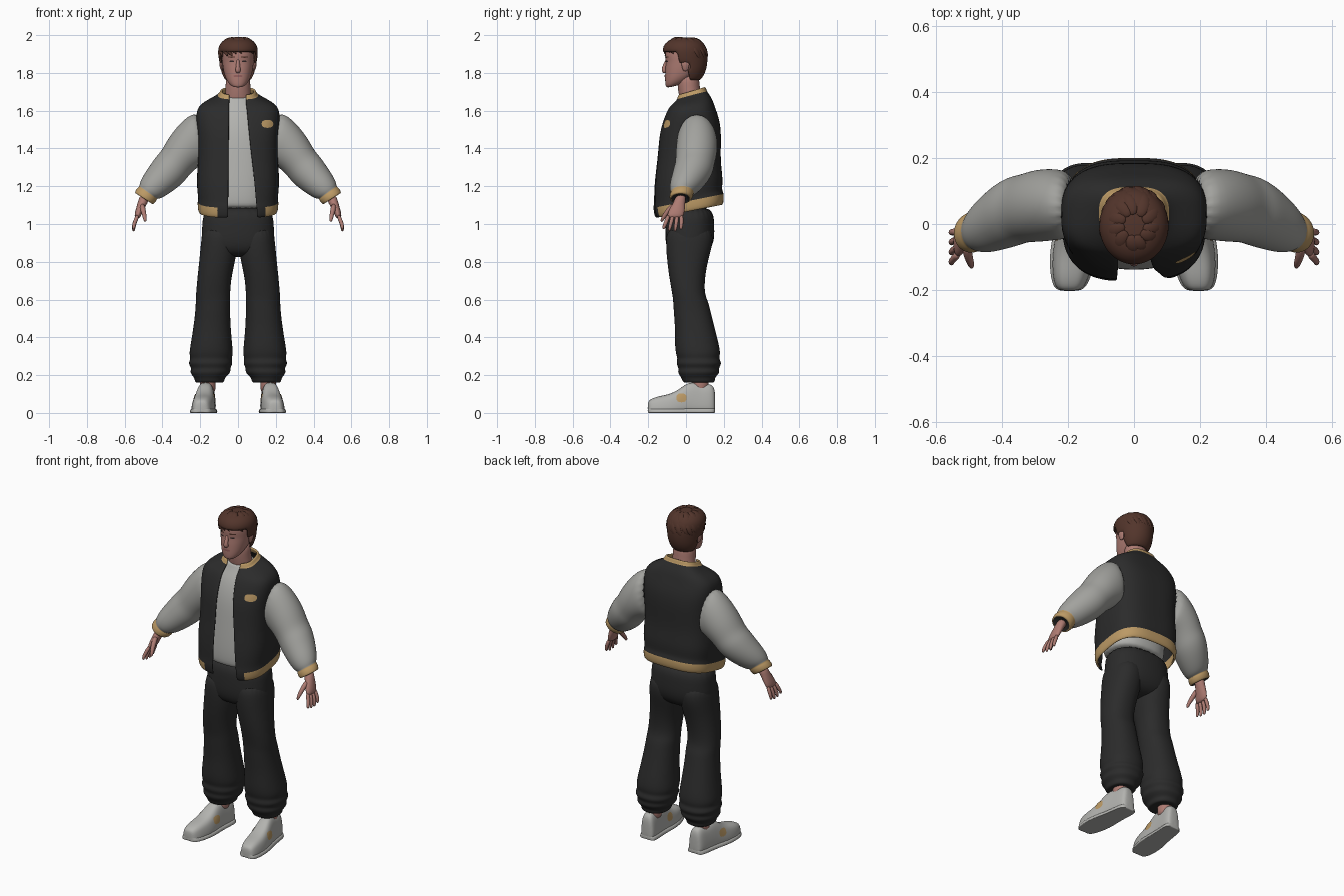
import bpy, bmesh, random
from math import sin, cos, pi, asin
from mathutils import Vector
from mathutils.bvhtree import BVHTree

random.seed(4)
if "Cube" in bpy.data.objects:
    bpy.data.objects.remove(bpy.data.objects["Cube"])


def material(name, *rgb):
    m = bpy.data.materials.new(name)
    m.use_nodes = True
    m.diffuse_color = (*rgb, 1)
    m.node_tree.nodes["Principled BSDF"].inputs["Base Color"].default_value = (*rgb, 1)
    return m


BLACK = material("black cloth", .024, .024, .024)
GREY = material("grey sleeve", .36, .36, .34)
PALE = material("pale grey", .45, .45, .43)
TAN = material("tan trim", .50, .32, .13)
SKIN = material("skin", .42, .20, .17)
HAIR = material("brown hair", .085, .035, .024)
LIP = material("lip", .30, .115, .11)
DARK = material("dark eye", .03, .02, .02)


def spow(v, p):
    return abs(v) ** p * (1 if v >= 0 else -1)


def oval(x0, x1, y0, y1, z, p=1, tilt=0, n=24, span=(0, 2 * pi)):
    """Level ring starting at the front; a partial span leaves it open."""
    full = span[1] - span[0] > 6.28
    pts = []
    for i in range(n):
        t = span[0] + (span[1] - span[0]) * i / (n if full else n - 1)
        x = (x0 + x1) / 2 + (x1 - x0) / 2 * spow(sin(t), p)
        y = (y0 + y1) / 2 - (y1 - y0) / 2 * spow(cos(t), p)
        pts.append(Vector((x, y, z + tilt * (y - .03))))
    return pts


def arm_ring(x, y, z, ru, rv, a, n=20):
    """Ring across an arm that points along (cos a, -sin a) in x and z."""
    u, v = Vector((sin(a), 0, cos(a))), Vector((0, 1, 0))
    return [Vector((x, y, z)) + u * ru * cos(2 * pi * i / n) + v * rv * sin(2 * pi * i / n)
            for i in range(n)]


def sweep(path, radii, ref, flat=1, n=8):
    path, ref, rings = [Vector(p) for p in path], Vector(ref), []
    for i, (p, r) in enumerate(zip(path, radii)):
        t = path[min(i + 1, len(path) - 1)] - path[max(i - 1, 0)]
        side = t.cross(ref).normalized()
        up = side.cross(t).normalized()
        rings.append([p + side * r * cos(2 * pi * k / n) + up * r * flat * sin(2 * pi * k / n)
                      for k in range(n)])
    return rings


def build(name, parts, mats, rule=None, closed=True, caps=(True, True), keep=None,
          mirror=False, thick=0, sub=2, out=None):
    """Skin each list of rings, then add modifiers."""
    bm = bmesh.new()
    for rings in parts:
        vs = [[bm.verts.new(p) for p in r] for r in rings]
        for i, (a, b) in enumerate(zip(vs, vs[1:])):
            n = len(a)
            for j in range(n if closed else n - 1):
                k = (j + 1) % n
                quad = (a[j], a[k], b[k], b[j])
                c = sum((v.co for v in quad), Vector()) / 4
                if keep and not keep(c):
                    continue
                f = bm.faces.new(quad)
                f.material_index = rule(i, c) if rule else 0
        for end, want in zip((vs[0], vs[-1]), caps):
            if want and closed:
                f = bm.faces.new(end)
                f.material_index = len(mats) - 1
    bmesh.ops.delete(bm, geom=[v for v in bm.verts if not v.link_faces], context="VERTS")
    bmesh.ops.recalc_face_normals(bm, faces=bm.faces)
    bm.normal_update()
    if out and sum((f.normal for f in bm.faces), Vector()).dot(out) < 0:
        bmesh.ops.reverse_faces(bm, faces=bm.faces)
    for f in bm.faces:
        f.smooth = True
    me = bpy.data.meshes.new(name)
    bm.to_mesh(me)
    bm.free()
    for m in mats:
        me.materials.append(m)
    ob = bpy.data.objects.new(name, me)
    bpy.context.collection.objects.link(ob)
    if mirror:
        ob.modifiers.new("mirror", "MIRROR").use_mirror_merge = False
    if thick:
        s = ob.modifiers.new("thickness", "SOLIDIFY")
        s.thickness, s.offset = thick, 0
    if sub:
        s = ob.modifiers.new("smooth", "SUBSURF")
        s.levels = s.render_levels = sub
    return ob


def decal(name, target, centre, ru, rz, d, mat, mirror=False):
    """Thin oval plate laid on the target, seen along direction d."""
    bpy.context.view_layer.update()
    tree = BVHTree.FromObject(target, bpy.context.evaluated_depsgraph_get())
    d, centre, rings = Vector(d), Vector(centre), []
    u = Vector((abs(d.y), abs(d.x), 0))
    for s in (.1, .4, .7, 1):
        ring = []
        for i in range(16):
            t = 2 * pi * i / 16
            p = centre + u * ru * s * spow(cos(t), .8) + Vector((0, 0, rz * s * spow(sin(t), .8)))
            hit = tree.ray_cast(p, d)[0]
            ring.append((hit or p) - d * .003)
        rings.append(ring)
    return build(name, [rings], [mat], caps=(True, False), mirror=mirror, sub=0, out=-d)


# Jacket: an open-fronted shell with tan hem and collar
rows = [(1.07, .200, -.155, .185, .100, .2), (1.085, .208, -.165, .195, .100, .2),
        (1.13, .208, -.17, .195, .098, .2), (1.145, .204, -.165, .183, .095, .2),
        (1.22, .215, -.165, .19, .088, .1), (1.32, .206, -.15, .178, .075, 0),
        (1.40, .206, -.142, .178, .065, 0), (1.48, .209, -.135, .18, .057, 0),
        (1.55, .216, -.115, .172, .050, 0), (1.61, .214, -.09, .15, .045, 0),
        (1.64, .178, -.07, .137, .042, .1), (1.662, .128, -.055, .12, .041, .2),
        (1.678, .098, -.045, .105, .041, .3), (1.692, .092, -.042, .102, .041, .3),
        (1.704, .085, -.036, .097, .042, .3)]
P = .68
shell = []
for z, w, yf, yb, gap, tilt in rows:
    left = asin((gap / w) ** (1 / P))
    right = 2 * pi - asin(((.045 + .01 * (1.7 - z)) / w) ** (1 / P))
    shell.append(oval(-w, w, yf, yb, z, P, tilt, 44, (left, right)))


def jacket_rule(i, c):
    hem = i < 2 and (c.y > -.02 or c.x > .15 or c.x < -.11)
    return int(hem or i >= len(rows) - 3)


jacket = build("jacket", [shell], [BLACK, TAN], jacket_rule, closed=False, thick=.012)
decal("chest_badge", jacket, (.156, -1, 1.53), .031, .021, (0, 1, 0), TAN)

# Shirt under the jacket
shirt = [(1.08, .16, -.125, .12, 0), (1.10, .175, -.14, .13, 0), (1.2, .18, -.14, .14, 0),
         (1.35, .175, -.127, .14, 0), (1.48, .175, -.116, .14, 0), (1.58, .15, -.085, .12, 0),
         (1.63, .11, -.06, .10, .1), (1.67, .082, -.042, .085, .2), (1.685, .074, -.038, .08, .2)]
build("shirt", [[oval(-w, w, a, b, z, .85, t) for z, w, a, b, t in shirt]], [PALE])

# Sleeves with tan cuffs and a dark opening
sleeve = [(.18, .055, 1.465, .148, .098, .1), (.235, .06, 1.437, .135, .110, .4),
          (.295, .055, 1.377, .110, .111, .75), (.33, .048, 1.325, .098, .104, .83),
          (.36, .04, 1.29, .101, .107, .85), (.395, .025, 1.25, .094, .102, .85),
          (.44, 0, 1.205, .082, .088, .85), (.468, -.015, 1.175, .068, .07, .9),
          (.476, -.02, 1.167, .056, .058, .95), (.480, -.022, 1.160, .062, .063, 1),
          (.496, -.028, 1.138, .061, .061, 1), (.500, -.03, 1.132, .052, .052, 1),
          (.494, -.028, 1.142, .03, .03, 1)]
build("sleeves", [[arm_ring(*r) for r in sleeve]], [GREY, TAN, BLACK],
      lambda i, c: 0 if i < 8 else 1 if i < 11 else 2, mirror=True)

# Hands: palm, four fingers and a thumb
palm = [(.488, -.025, 1.155, .029, .031, 1.2), (.505, -.035, 1.115, .026, .031, 1.3),
        (.517, -.045, 1.085, .022, .042, 1.32), (.53, -.055, 1.05, .019, .046, 1.32),
        (.535, -.06, 1.03, .013, .042, 1.32)]
hand = [[arm_ring(*r, n=12) for r in palm]]
for k in (-1.5, -.5, .5, 1.5):
    y, drop = -.058 + .022 * k, .01 * abs(k - .1)
    hand.append(sweep([(.53, y, 1.05), (.545, y - .006 + .005 * k, 1.012),
                       (.553, y - .012 + .008 * k, .982 + drop / 2),
                       (.552, y - .016 + .009 * k, .955 + drop)],
                      (.012, .0115, .0105, .007), (1, 0, 0)))
hand.append(sweep([(.508, -.06, 1.105), (.502, -.095, 1.07), (.494, -.118, 1.04),
                   (.49, -.132, 1.01)], (.017, .015, .012, .008), (1, 0, 0)))
build("hands", hand, [SKIN], mirror=True, sub=1)

# Trousers: hips plus gathered legs
hips = [(1.10, .183, -.10, .145), (1.0, .19, -.108, .15), (.92, .196, -.112, .153),
        (.86, .19, -.10, .13), (.825, .12, -.06, .08)]
build("trouser_hips", [[oval(-w, w, a, b, z, .85) for z, w, a, b in hips]], [BLACK])
legs = [(1.0, .01, .185, -.1, .14), (.9, .004, .197, -.108, .145), (.82, .01, .204, -.102, .12),
        (.72, .035, .215, -.09, .10), (.63, .042, .223, -.073, .098), (.59, .04, .224, -.068, .118),
        (.54, .042, .226, -.066, .13), (.45, .038, .237, -.058, .152), (.36, .03, .252, -.06, .176),
        (.31, .025, .260, -.054, .183), (.287, .035, .250, -.044, .174),
        (.262, .025, .266, -.054, .192), (.237, .042, .245, -.038, .172),
        (.215, .036, .257, -.046, .182), (.19, .066, .235, -.028, .156),
        (.178, .07, .231, -.022, .155), (.158, .075, .226, -.015, .15), (.162, .1, .2, .02, .12)]
build("trouser_legs", [[oval(a, b, c, d, z, .9) for z, a, b, c, d in legs]], [BLACK], mirror=True)

# Shoes and soles, built from heel-to-toe sections
SECTIONS = [(-.203, .026, .045), (-.192, .047, .062), (-.15, .062, .078), (-.09, .069, .088),
            (-.04, .066, .112), (0, .060, .145), (.04, .056, .155), (.08, .054, .14),
            (.12, .052, .145), (.145, .046, .135), (.155, .03, .10)]


def shoe_sections(pad, height=None):
    rings = []
    for y, w, top in SECTIONS:
        h, ring = height or top, []
        for i in range(20):
            t = 2 * pi * i / 20
            z = max(0, h / 2 + (h / 2 + .01) * spow(sin(t), .65))
            x = (w + pad) * spow(cos(t), .65) * (1 - .28 * z / max(h, .1))
            ring.append(Vector((.175 - .1 * y + x, y, z)))
        rings.append(ring)
    return rings


shoes = build("shoes", [shoe_sections(0)], [PALE], mirror=True)
build("shoe_soles", [shoe_sections(.004, .018)], [PALE], mirror=True)
decal("shoe_patch_outer", shoes, (.6, -.024, .08), .027, .024, (-1, 0, 0), TAN, True)
decal("shoe_patch_inner", shoes, (.01, -.024, .08), .027, .024, (1, 0, 0), TAN, True)
build("ankles", [[oval(.118, .202, .03, .12, z) for z in (.1, .15, .22)]], [SKIN], mirror=True)

# Neck and head
neck = [(1.60, .078, -.02, .09), (1.67, .069, -.036, .082), (1.73, .065, -.046, .072),
        (1.80, .066, -.045, .07)]
build("neck", [[oval(-w, w, a, b, z) for z, w, a, b in neck]], [SKIN])
skull = [(1.752, .028, -.098, -.02, .25), (1.762, .047, -.108, .01, .25),
         (1.78, .063, -.111, .04, .2), (1.80, .074, -.111, .07, .1), (1.83, .081, -.110, .085, 0),
         (1.86, .084, -.106, .09, 0), (1.89, .086, -.112, .092, 0), (1.93, .084, -.108, .09, 0),
         (1.96, .068, -.085, .07, 0), (1.975, .04, -.05, .04, 0)]
head = build("head", [[oval(-w, w, a, b, z, .92, t) for z, w, a, b, t in skull]], [SKIN])
build("nose", [sweep([(0, -.097, 1.878), (0, -.107, 1.85), (0, -.117, 1.823), (0, -.116, 1.81),
                      (0, -.104, 1.803)], (.008, .010, .014, .016, .010), (0, 1, 0))], [SKIN])
build("ears", [[oval(.08, .08 + w, -.012 - s, .006 + s, z) for z, w, s in
                ((1.808, .008, .002), (1.825, .015, .008), (1.85, .020, .014),
                 (1.868, .014, .010))]], [SKIN], mirror=True)
for name, x, z, rx, rz, mat in (("eyes", .033, 1.861, .013, .0045, DARK),
                                ("eyebrows", .035, 1.884, .019, .004, HAIR)):
    decal(name, head, (x, -1, z), rx, rz, (0, 1, 0), mat, True)
decal("lips", head, (0, -1, 1.783), .024, .006, (0, 1, 0), LIP)

# Hair: a cap cut around the face, covered in overlapping locks
cap = [(1.762, .062, -.03, .07), (1.79, .077, -.06, .09), (1.82, .088, -.09, .102),
       (1.85, .092, -.105, .107), (1.88, .097, -.115, .109), (1.91, .100, -.119, .107),
       (1.94, .098, -.116, .10), (1.965, .08, -.095, .08), (1.982, .045, -.055, .045)]


def hair_keeps(c):
    return c.z > (1.9 if c.y < -.045 else 1.855 if c.y < .016 else 1.7)


build("hair_cap", [[oval(-w, w, a, b, z, n=36) for z, w, a, b in cap]], [HAIR], keep=hair_keeps,
      caps=(False, True), thick=.012, sub=1)


def crown_point(a, p, lift=1):
    return Vector((.1 * sin(p) * sin(a), -.004 - .113 * sin(p) * cos(a), 1.885 + .102 * cos(p))) \
        + Vector((sin(p) * sin(a), -sin(p) * cos(a), cos(p))) * (lift - 1) * .1


locks = []
for layer, count in ((0, 22), (1, 11)):
    for i in range(count):
        a = 2 * pi * (i + .5 * layer) / count + random.uniform(-.1, .1)
        back = (1 - cos(a)) / 2
        start = .25 if layer else .5
        end = (1.0 if layer else 1.42) + .45 * back + random.uniform(-.1, .1)
        steps = [k / 4 for k in range(5)]
        path = [crown_point(a + .5 * s * s, start + (end - start) * s, 1 + .06 * sin(pi * s))
                for s in steps]
        out = crown_point(a + .2, (start + end) / 2) - Vector((0, 0, 1.885))
        size = .023 if layer else .019
        locks.append(sweep(path, [size * r for r in (.6, 1, 1, .75, .2)], out, .5))
build("hair_locks", locks, [HAIR], sub=1)
